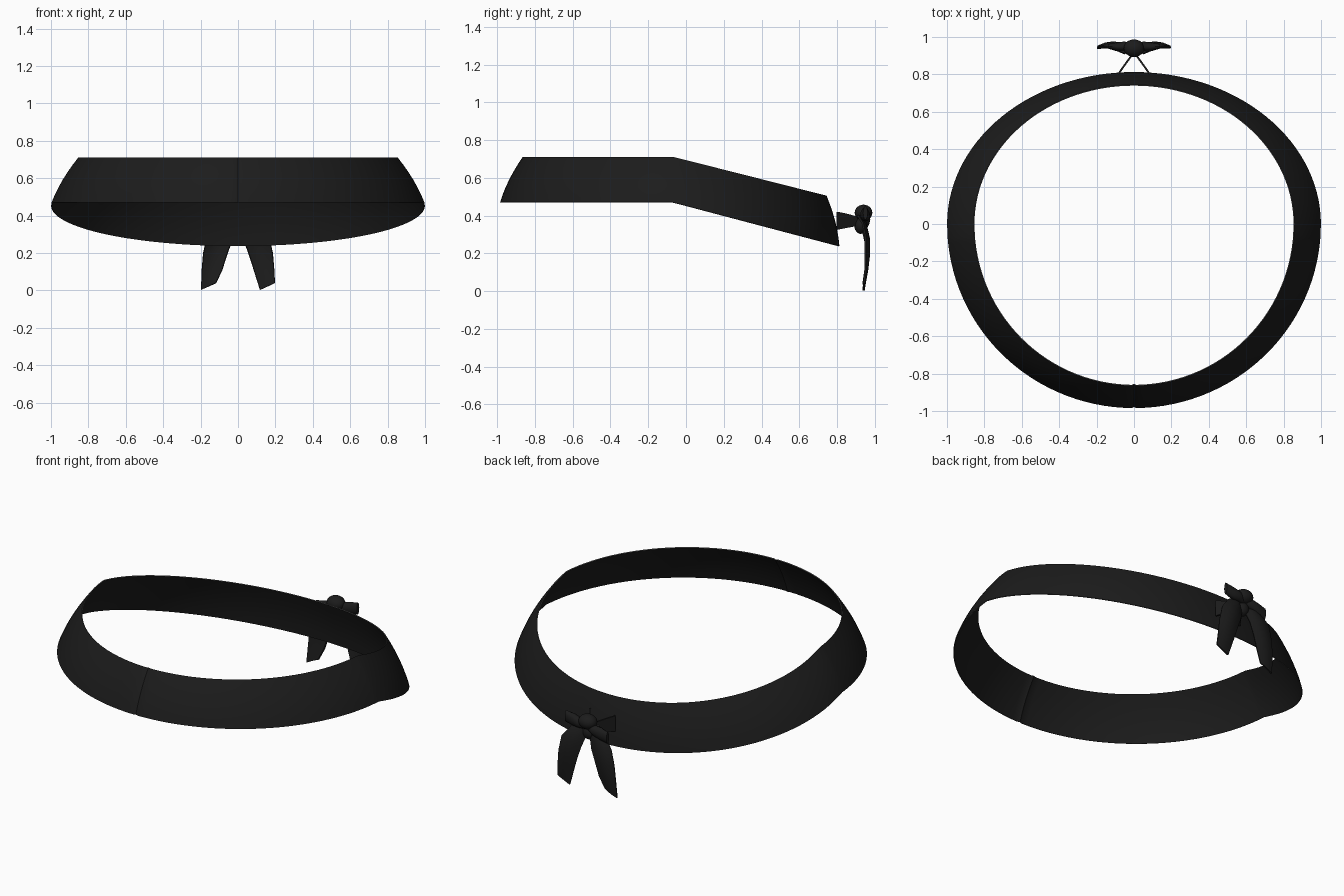
import bpy, bmesh, math

if "Cube" in bpy.data.objects:
    bpy.data.objects.remove(bpy.data.objects["Cube"])


def material(name, v):
    m = bpy.data.materials.new(name)
    m.diffuse_color = (v, v, v, 1)
    m.use_nodes = True
    m.node_tree.nodes["Principled BSDF"].inputs["Base Color"].default_value = m.diffuse_color
    return m


black = material("black cloth", 0.0115)
grey = material("grey edge", 0.12)


def finish(obj, angle=40):
    """Apply modifiers, then smooth while keeping real edges sharp."""
    bpy.ops.object.select_all(action='DESELECT')
    obj.select_set(True)
    bpy.context.view_layer.objects.active = obj
    for m in list(obj.modifiers):
        bpy.ops.object.modifier_apply(modifier=m.name)
    bpy.ops.object.shade_smooth_by_angle(angle=math.radians(angle))


def sheet(name, rows, closed=False, thickness=0.0, cap=False, rim=None, angle=40):
    """Skin rows of points; closed joins the ends of each row."""
    bm = bmesh.new()
    vs = [[bm.verts.new(p) for p in row] for row in rows]
    n = len(rows[0])
    for a, b in zip(vs, vs[1:]):
        for i in range(n if closed else n - 1):
            j = (i + 1) % n
            bm.faces.new((a[i], a[j], b[j], b[i]))
    if cap:
        bm.faces.new(vs[0])
        bm.faces.new(vs[-1])
    bmesh.ops.recalc_face_normals(bm, faces=bm.faces)
    me = bpy.data.meshes.new(name)
    bm.to_mesh(me)
    bm.free()
    obj = bpy.data.objects.new(name, me)
    bpy.context.collection.objects.link(obj)
    me.materials.append(black)
    if rim:
        me.materials.append(rim)
    if thickness:
        m = obj.modifiers.new("cloth", 'SOLIDIFY')
        m.thickness = thickness
        m.offset = 0
        m.material_offset_rim = 1 if rim else 0
    finish(obj, angle)
    return obj


def mix(a, b, t):
    return a + (b - a) * t


# Head band: flared oval, level at the front and sloping down at the back
kink = math.asin(0.07 / 0.93)
seam = math.radians(0.8)
angles = [math.radians(a) for a in range(-90, 270, 3) if a not in (-3, 183)]
angles += [-kink, math.pi + kink, -math.pi / 2 + seam, 1.5 * math.pi - seam]
angles.sort()
rows = []
for k in range(7):
    t = k / 6
    bulge = 0.012 * 4 * t * (1 - t)
    row = []
    for i, a in enumerate(angles):
        dip = 0.006 if i == 0 else 0          # stitched seam at the front
        rx = mix(0.997, 0.855, t) + bulge
        back = math.sin(a) > 0
        ry = (mix(0.81, 0.742, t) if back else mix(0.982, 0.862, t)) + bulge - dip
        x, y = rx * math.cos(a), ry * math.sin(a)
        drop = max(0, y + 0.07)
        z = mix(0.47 - drop * 0.264, 0.71 - drop * 0.253, t)
        row.append((x, y, z))
    rows.append(row)
sheet("head_band", rows, closed=True, thickness=0.005, rim=grey)

for side, label in ((-1, "left"), (1, "right")):
    # Strap from the band to the knot
    sheet(label + "_strap", [
        [(side * 0.085, 0.80, 0.325), (side * 0.085, 0.80, 0.42)],
        [(side * 0.05, 0.85, 0.335), (side * 0.05, 0.85, 0.41)],
        [(side * 0.01, 0.905, 0.345), (side * 0.01, 0.905, 0.395)]], thickness=0.01)

    # Short bow end: flattened tube, one raised and one drooping
    lift = 0.025 if side > 0 else -0.035
    rows = []
    for x, cy, h, d in ((0.01, 0.94, 0.025, 0.02), (0.05, 0.95, 0.03, 0.026),
                        (0.09, 0.947, 0.036, 0.024), (0.14, 0.95, 0.036, 0.012)):
        cz = 0.39 + lift * x / 0.14
        rows.append([(side * x, cy + d * math.cos(q * math.pi / 6),
                      cz + h * math.sin(q * math.pi / 6)) for q in range(12)])
    sheet(label + "_bow_end", rows, closed=True, cap=True)

    # Hanging tail: curved ribbon with a slanted end
    tip_in, tip_out = (0.04, 0.003) if side < 0 else (0.003, 0.04)
    rows = []
    for inner, outer, y, zi, zo in ((0.0, 0.05, 0.925, 0.365, 0.40), (0.015, 0.11, 0.95, 0.32, 0.36),
                                    (0.035, 0.165, 0.965, 0.26, 0.29), (0.06, 0.185, 0.965, 0.19, 0.20),
                                    (0.085, 0.193, 0.955, 0.11, 0.11),
                                    (0.118, 0.197, 0.938, tip_in, tip_out)):
        rows.append([(side * mix(inner, outer, u / 4),
                      y - 0.02 * (u / 2 - 1) ** 2 * min(1, zi * 5) + 0.005,
                      mix(zi, zo, u / 4)) for u in range(5)])
    sheet(label + "_tail", rows, thickness=0.01)

# Knot: two stacked lumps
for name, loc, size in (("knot", (0, 0.94, 0.415), (0.055, 0.047, 0.043)),
                        ("knot_wrap", (0, 0.925, 0.345), (0.04, 0.033, 0.042))):
    bpy.ops.mesh.primitive_uv_sphere_add(segments=20, ring_count=12, radius=1, location=loc)
    obj = bpy.context.object
    obj.name = name
    obj.scale = size
    obj.data.materials.append(black)
    finish(obj, 60)
